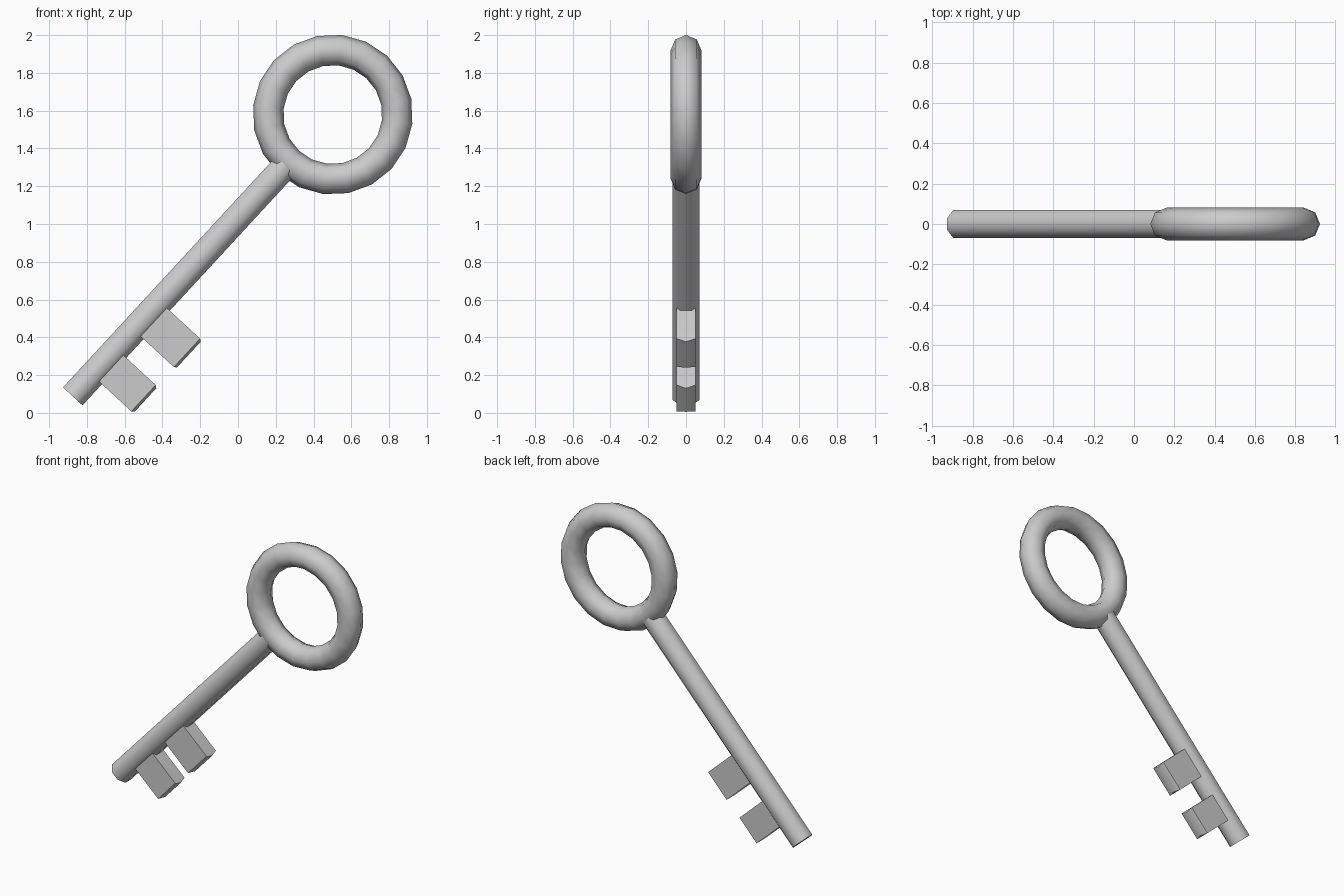
import bpy, math
from mathutils import Matrix

if "Cube" in bpy.data.objects:
    bpy.data.objects.remove(bpy.data.objects["Cube"])

# Key frame: local z runs along the shaft from tip to ring, local x points to the bits
TILT = math.radians(42.7)
FRAME = Matrix.Translation((-0.875, 0, 0.0875)) @ Matrix.Rotation(TILT, 4, 'Y')


def place(obj, name, local):
    obj.name = name
    obj.data.transform(FRAME @ local)
    obj.matrix_world = Matrix.Identity(4)
    bpy.ops.object.select_all(action='DESELECT')
    obj.select_set(True)
    bpy.context.view_layer.objects.active = obj
    bpy.ops.object.shade_smooth_by_angle(angle=math.radians(50))


# Ring handle
bpy.ops.mesh.primitive_torus_add(major_segments=20, minor_segments=8,
                                 major_radius=0.343, minor_radius=0.081)
place(bpy.context.object, "ring_handle",
      Matrix.Translation((0, 0, 2.03)) @ Matrix.Rotation(math.pi / 2, 4, 'X'))

# Octagonal shaft, flat sides facing front and bits
bpy.ops.mesh.primitive_cylinder_add(vertices=8, radius=0.076, depth=1.69)
place(bpy.context.object, "shaft",
      Matrix.Translation((0, 0, 0.845)) @ Matrix.Rotation(math.pi / 8, 4, 'Z'))


# Bits: blocks with a shallow ridge on the outer end
def bit(name, z0, z1, reach):
    e, w = reach - 0.014, 0.05
    verts = [(x, y, z) for z in (z0, z1) for x, y in ((0, -w), (e, -w), (e, w), (0, w))]
    verts += [(reach, 0, z0 + 0.01), (reach, 0, z1 - 0.01)]
    faces = [(0, 1, 5, 4), (2, 3, 7, 6), (3, 0, 4, 7), (3, 2, 1, 0), (4, 5, 6, 7),
             (1, 8, 9, 5), (8, 2, 6, 9), (1, 2, 8), (5, 9, 6)]
    mesh = bpy.data.meshes.new(name)
    mesh.from_pydata(verts, [], faces)
    obj = bpy.data.objects.new(name, mesh)
    bpy.context.collection.objects.link(obj)
    place(obj, name, Matrix.Identity(4))


bit("bit_tip", 0.152, 0.342, 0.296)
bit("bit_inner", 0.477, 0.682, 0.302)
